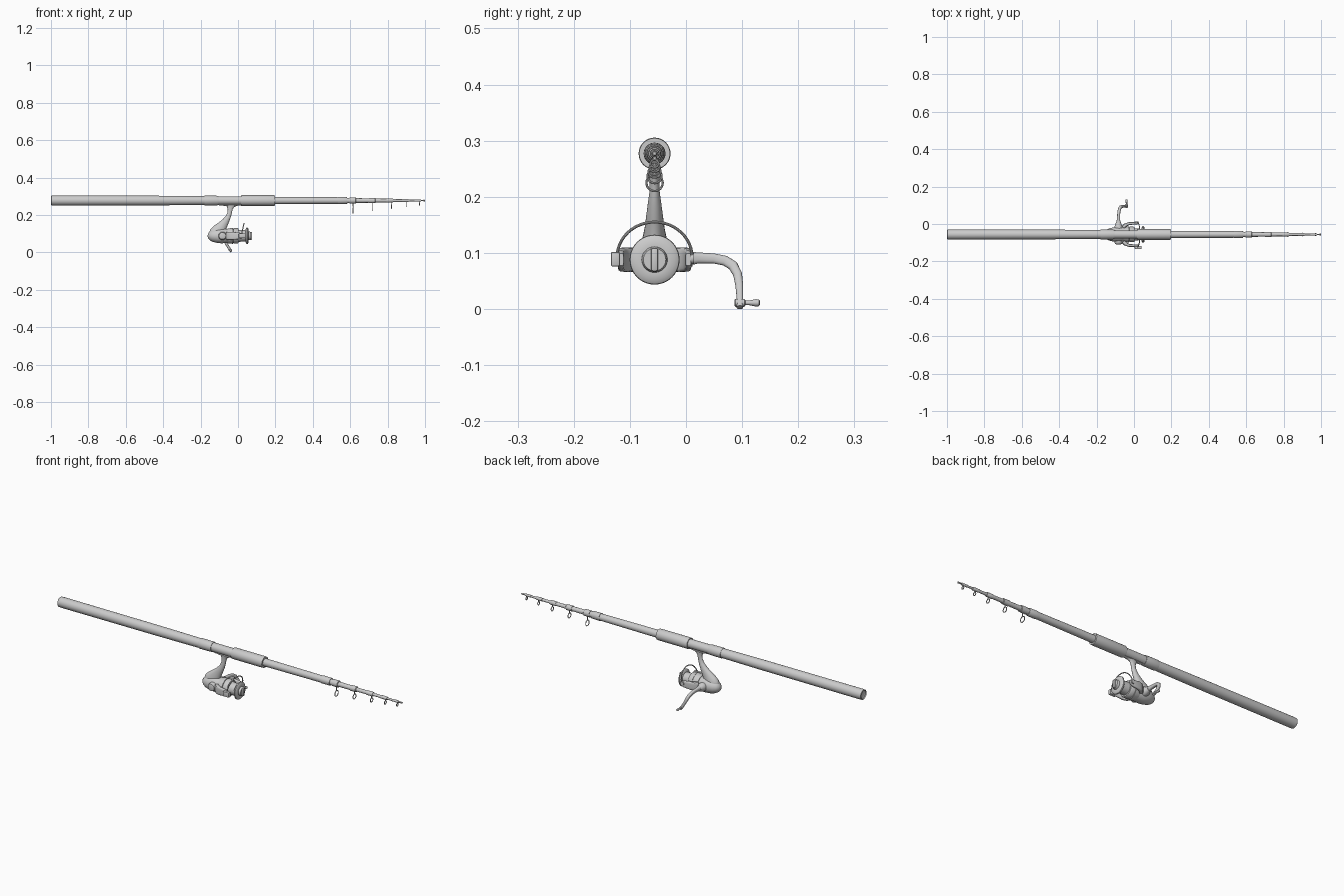
import bpy, bmesh, math
from mathutils import Vector

CY = -0.056          # shared centre plane of rod and reel
ROD_Z, REEL_Z = 0.277, 0.088


def finish(name, bm, angle=35):
    bmesh.ops.recalc_face_normals(bm, faces=bm.faces)
    me = bpy.data.meshes.new(name)
    bm.to_mesh(me)
    bm.free()
    ob = bpy.data.objects.new(name, me)
    bpy.context.collection.objects.link(ob)
    bpy.ops.object.select_all(action='DESELECT')
    ob.select_set(True)
    bpy.context.view_layer.objects.active = ob
    bpy.ops.object.shade_smooth_by_angle(angle=math.radians(angle))
    return ob


def skin(name, rings, closed=False, angle=35):
    """Bridge equal-sized rings of points into a tube."""
    bm = bmesh.new()
    vs = [[bm.verts.new(p) for p in r] for r in rings]
    n = len(vs[0])
    pairs = list(zip(vs, vs[1:])) + ([(vs[-1], vs[0])] if closed else [])
    for a, b in pairs:
        for i in range(n):
            j = (i + 1) % n
            bm.faces.new((a[i], a[j], b[j], b[i]))
    if not closed:
        bm.faces.new(vs[0])
        bm.faces.new(vs[-1])
    return finish(name, bm, angle)


def lathe(name, profile, centre, axis='x', n=32):
    """Revolve (position, radius) pairs around the x or y axis."""
    rings = []
    for t, r in profile:
        ring = []
        for i in range(n):
            a = 2 * math.pi * i / n
            c, s = r * math.cos(a), r * math.sin(a)
            ring.append((t, centre[0] + c, centre[1] + s) if axis == 'x'
                        else (centre[0] + c, t, centre[1] + s))
        rings.append(ring)
    return skin(name, rings)


def sweep(name, pts, ref, n=16, power=1.0, closed=False):
    """Loft ovals along a path; each point is x, y, z, half size on ref, half size across."""
    rings = []
    m = len(pts)
    for k, p in enumerate(pts):
        q0 = pts[(k - 1) % m] if closed else pts[max(k - 1, 0)]
        q1 = pts[(k + 1) % m] if closed else pts[min(k + 1, m - 1)]
        t = (Vector(q1[:3]) - Vector(q0[:3])).normalized()
        u = Vector(ref)
        u = (u - t * u.dot(t)).normalized()
        v = t.cross(u)
        ring = []
        for i in range(n):
            a = 2 * math.pi * (i + 0.5) / n
            c, s = math.cos(a), math.sin(a)
            c = math.copysign(abs(c) ** power, c)
            s = math.copysign(abs(s) ** power, s)
            ring.append(Vector(p[:3]) + u * c * p[3] + v * s * p[4])
        rings.append(ring)
    return skin(name, rings, closed)


def box(name, lo, hi, bevel=0.003):
    bm = bmesh.new()
    bmesh.ops.create_cube(bm, size=1)
    for v in bm.verts:
        v.co = [(l + h) / 2 + c * (h - l) for l, h, c in zip(lo, hi, v.co)]
    bmesh.ops.bevel(bm, geom=bm.edges[:], offset=bevel, segments=2, affect='EDGES', profile=0.5)
    return finish(name, bm)


ROD, REEL = (CY, ROD_Z), (CY, REEL_Z)

# Handle, reel seat and fore grip
lathe('butt_grip', [(-0.992, 0.018), (-0.994, 0.022), (-1, 0.023), (-0.998, 0.0255), (-0.985, 0.0265),
                    (-0.4, 0.0255), (-0.2, 0.024), (-0.17, 0.0235)], ROD)
lathe('rear_collar', [(-0.178, 0.022), (-0.178, 0.0255), (-0.174, 0.0262), (-0.11, 0.0255),
                      (-0.104, 0.0245), (-0.104, 0.02)], ROD)
lathe('reel_seat', [(-0.12, 0.0225), (0.03, 0.0225)], ROD)
lathe('fore_grip', [(0.015, 0.022), (0.015, 0.0275), (0.02, 0.0285), (0.19, 0.0285),
                    (0.197, 0.0275), (0.197, 0.018)], ROD)

# Telescoping rod: each section ends in a collar
lathe('main_blank', [(0.18, 0.0195), (0.535, 0.0175), (0.535, 0.0195), (0.58, 0.019), (0.584, 0.0175), (0.584, 0.01)], ROD)
sections = [(0.575, 0.63, 0.0150), (0.62, 0.735, 0.0125), (0.725, 0.83, 0.0100),
            (0.82, 0.912, 0.0075), (0.90, 0.978, 0.0055)]
for k, (x0, x1, r) in enumerate(sections):
    lathe(f'rod_section_{k + 1}', [(x0, r), (x1 - 0.035, r * 0.95), (x1 - 0.035, r * 1.15),
                                   (x1 - 0.002, r * 1.12), (x1, r), (x1, r * 0.5)], ROD, n=24)
lathe('rod_tip', [(0.96, 0.004), (0.99, 0.0035), (0.992, 0.0045), (0.998, 0.0045), (1.0, 0.003)], ROD, n=16)

# Line guides: ring hanging below on a short foot
guides = [(0.615, 0.0145, 0.208, 0.015), (0.72, 0.0125, 0.222, 0.012), (0.82, 0.0105, 0.232, 0.010),
          (0.90, 0.0085, 0.242, 0.007), (0.97, 0.0070, 0.250, 0.005)]
for k, (x, r, low, rod_r) in enumerate(guides):
    w = 0.0022
    cz = low + r + w
    sweep(f'guide_ring_{k + 1}', [(x, CY + r * math.cos(a), cz + r * math.sin(a), w, w)
          for a in [2 * math.pi * i / 24 for i in range(24)]], (1, 0, 0), n=8, closed=True)
    sweep(f'guide_foot_{k + 1}', [(x, CY, cz + r, 0.0015, 0.003), (x, CY, ROD_Z - rod_r * 0.8, 0.002, 0.004)],
          (1, 0, 0), n=8)

# Reel foot, curved stem and gear housing
sweep('reel_foot', [(-0.105, CY, 0.254, 0.007, 0.002), (-0.06, CY, 0.252, 0.01, 0.005),
                    (-0.02, CY, 0.252, 0.01, 0.005), (0.025, CY, 0.254, 0.007, 0.002)], (0, 1, 0))
stem = [(-0.04, 0.252, 0.010, 0.034), (-0.041, 0.244, 0.009, 0.020), (-0.042, 0.230, 0.009, 0.013),
        (-0.045, 0.210, 0.009, 0.012), (-0.053, 0.188, 0.012, 0.014), (-0.067, 0.165, 0.015, 0.019),
        (-0.084, 0.142, 0.018, 0.027), (-0.101, 0.118, 0.023, 0.038), (-0.115, 0.098, 0.026, 0.042),
        (-0.130, 0.082, 0.022, 0.034), (-0.140, 0.072, 0.012, 0.018)]
sweep('reel_stem', [(x, CY, z, a, b) for x, z, a, b in stem], (0, 1, 0), n=24)
lathe('gear_housing', [(-0.162, 0.004), (-0.159, 0.014), (-0.150, 0.024), (-0.135, 0.032), (-0.110, 0.038),
                       (-0.085, 0.040), (-0.055, 0.037)], REEL)
lathe('side_hubs', [(-0.109, 0.012), (-0.107, 0.018), (-0.098, 0.022), (-0.014, 0.022), (-0.006, 0.018),
                    (0.012, 0.012)], (-0.083, REEL_Z), 'y')

# Rotor, spool and drag knob
lathe('rotor', [(-0.06, 0.03), (-0.056, 0.039), (-0.03, 0.0425), (-0.026, 0.0425), (-0.026, 0.03)], REEL)
lathe('spool', [(-0.028, 0.03), (-0.024, 0.0415), (-0.002, 0.0415), (0.002, 0.039), (0.002, 0.032),
                (0.040, 0.030), (0.042, 0.039), (0.047, 0.0445), (0.052, 0.0435), (0.057, 0.036),
                (0.057, 0.024)], REEL, n=40)
lathe('drag_knob', [(0.05, 0.024), (0.064, 0.022), (0.068, 0.020), (0.068, 0.01)], REEL)
box('drag_knob_grip', (0.062, CY - 0.0065, REEL_Z - 0.021), (0.076, CY + 0.0065, REEL_Z + 0.021), 0.004)

# Rotor arms on both sides with pivots
for side, s in (('left', -1), ('right', 1)):
    sweep(f'rotor_arm_{side}', [(-0.058, CY + s * 0.038, REEL_Z, 0.021, 0.010),
                                (-0.046, CY + s * 0.050, REEL_Z, 0.022, 0.010),
                                (-0.028, CY + s * 0.058, REEL_Z, 0.021, 0.008),
                                (0.010, CY + s * 0.060, REEL_Z, 0.017, 0.006),
                                (0.026, CY + s * 0.060, REEL_Z, 0.011, 0.005)], (0, 0, 1), n=16, power=0.5)
    ys = sorted([CY + s * 0.058, CY + s * 0.070])
    lathe(f'bail_pivot_{side}', [(ys[0], 0.010), (ys[1], 0.010)], (0.014, REEL_Z + 0.002), 'y', 20)
box('line_roller', (0.004, -0.134, 0.076), (0.04, -0.118, 0.102))

# Bail wire arching over the spool
bail = []
for i in range(25):
    a = math.pi * i / 24
    bail.append((0.018 + 0.014 * math.sin(a), CY + 0.067 * math.cos(a), REEL_Z + 0.004 + 0.063 * math.sin(a), 0.0026, 0.0026))
sweep('bail_wire', bail, (1, 0, 0), n=10)

# Crank arm and knob
crank = [(-0.083, 0.008, 0.090, 0.012, 0.012), (-0.083, 0.022, 0.091, 0.009, 0.010),
         (-0.082, 0.050, 0.090, 0.008, 0.009), (-0.080, 0.070, 0.086, 0.008, 0.009),
         (-0.076, 0.084, 0.077, 0.008, 0.009), (-0.070, 0.092, 0.062, 0.008, 0.008),
         (-0.060, 0.095, 0.042, 0.007, 0.007), (-0.048, 0.096, 0.022, 0.007, 0.006),
         (-0.040, 0.096, 0.010, 0.008, 0.006), (-0.036, 0.096, 0.003, 0.006, 0.006)]
sweep('crank_arm', crank, (1, 0, 0), power=0.7)
lathe('crank_knob', [(0.086, 0.005), (0.088, 0.007), (0.104, 0.007), (0.106, 0.004), (0.112, 0.004),
                     (0.124, 0.0065), (0.130, 0.006), (0.132, 0.003)], (-0.040, 0.011), 'y', 20)
